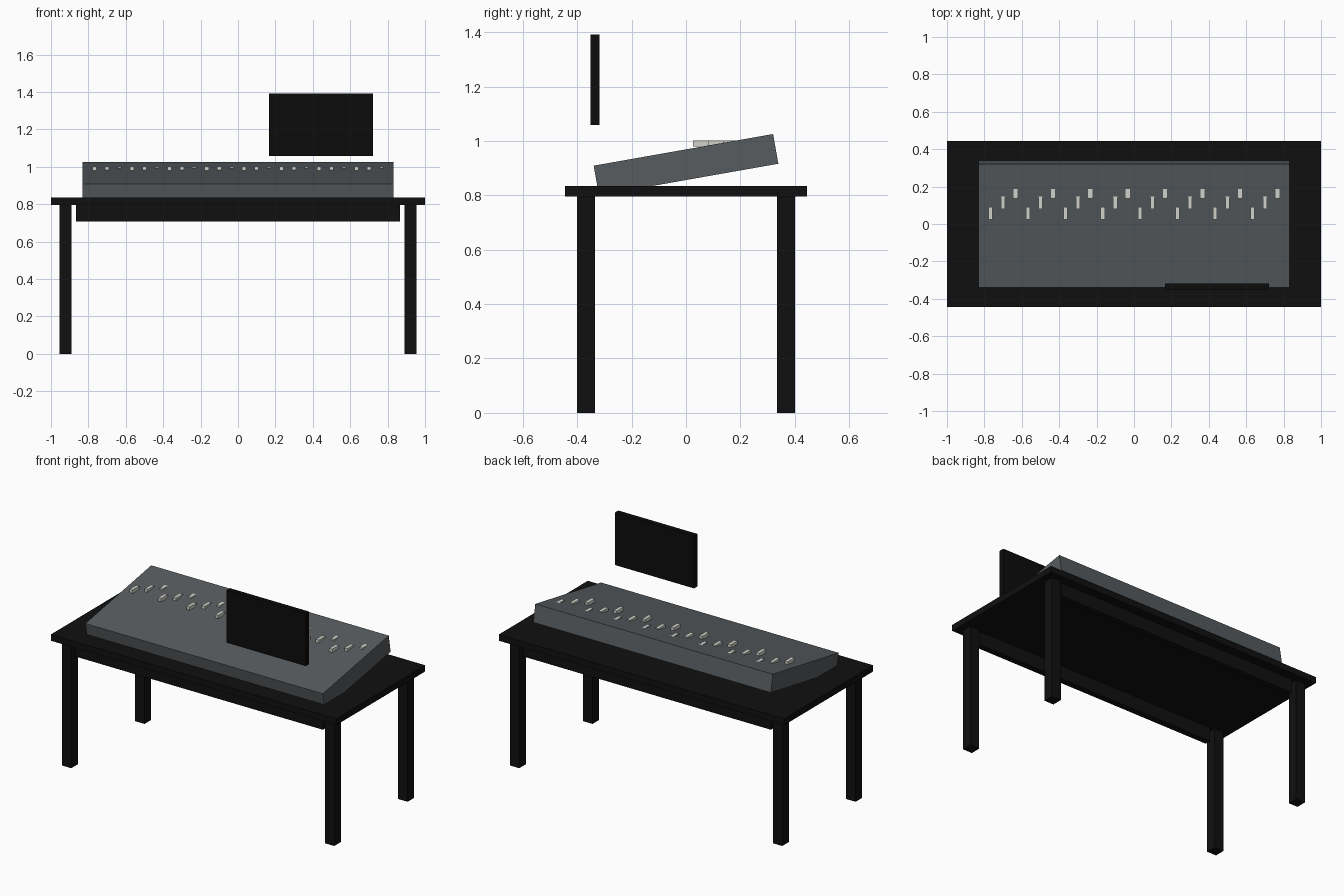
import bpy
import math

if "Cube" in bpy.data.objects:
    bpy.data.objects.remove(bpy.data.objects["Cube"], do_unlink=True)


def material(name, color):
    m = bpy.data.materials.new(name)
    m.use_nodes = True
    m.diffuse_color = (*color, 1)
    m.node_tree.nodes["Principled BSDF"].inputs["Base Color"].default_value = (*color, 1)
    return m


table_black = material("table black", (0.005, 0.005, 0.005))
screen_black = material("screen black", (0.0035, 0.0035, 0.0035))
console_grey = material("console grey", (0.095, 0.106, 0.112))
fader_white = material("fader white", (0.65, 0.65, 0.6))


def box(name, center, size, mat, tilt=0):
    bpy.ops.mesh.primitive_cube_add(size=1, location=center)
    ob = bpy.context.object
    ob.name = name
    ob.scale = size
    bpy.ops.object.transform_apply(location=False, rotation=False, scale=True)
    ob.rotation_euler.x = math.radians(tilt)
    ob.data.materials.append(mat)
    return ob


# Table: top, four legs, front and back rails
box("table_top", (0, 0, 0.815), (2, 0.89, 0.04), table_black)
for y, end in ((-1, "front"), (1, "back")):
    box(end + "_rail", (0, y * 0.367, 0.753), (1.734, 0.04, 0.09), table_black)
    for x, side in ((-1, "right"), (1, "left")):
        box(f"{end}_{side}_leg", (x * 0.922, y * 0.367, 0.4), (0.066, 0.066, 0.8), table_black)

# Tilted mixing console
box("console_body", (0, 0, 0.9125), (1.665, 0.67, 0.111), console_grey, tilt=10)

# Faders in staggered groups of three, sinking into the sloping panel
for i in range(24):
    y = 0.058 + 0.0555 * (i % 3)
    box(f"fader_{i + 1}", (-0.767 + i / 15, y, 0.991), (0.022, 0.066, 0.022), fader_white)

# Floating flat screen
box("screen", (0.443, -0.334, 1.225), (0.555, 0.033, 0.333), screen_black)
